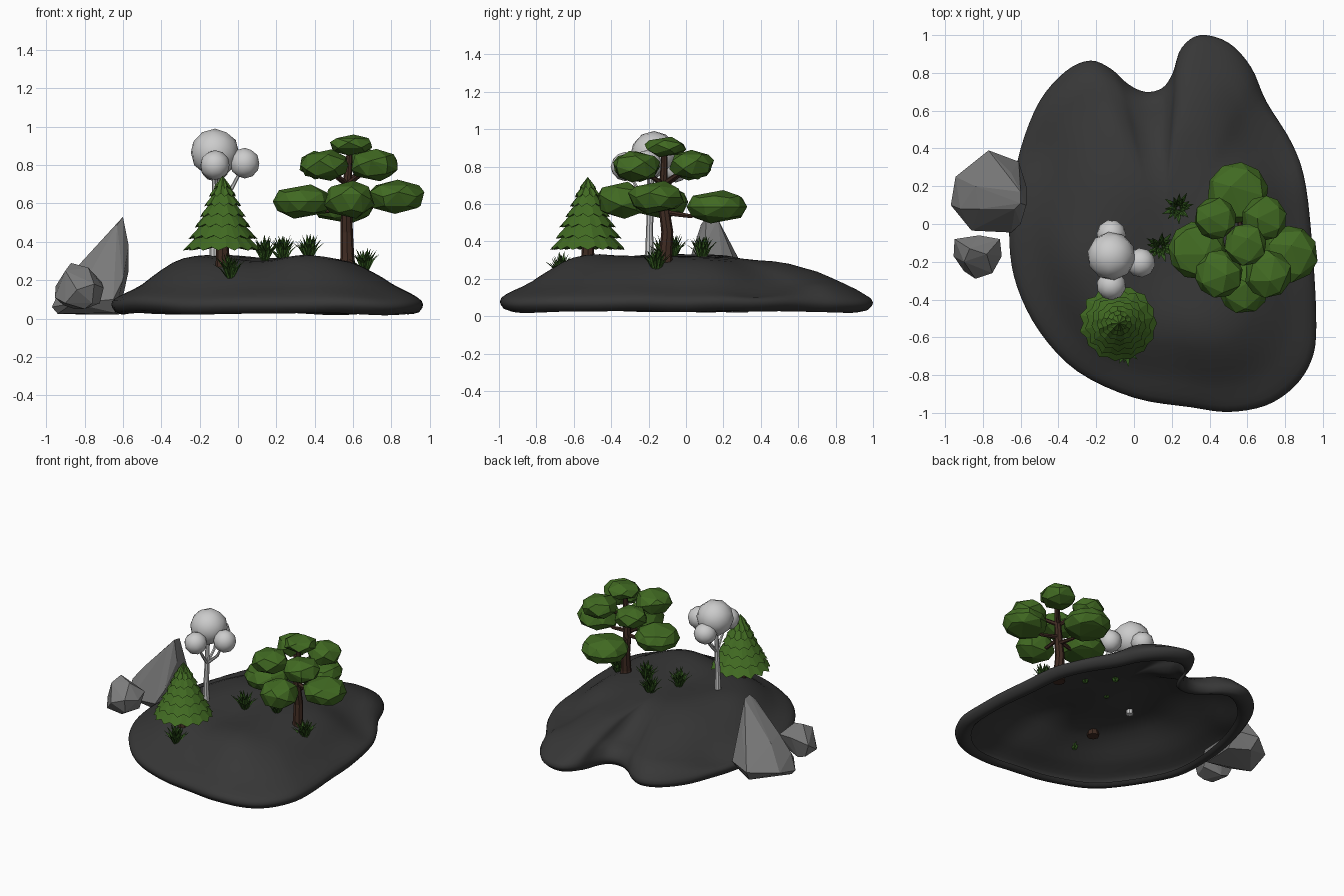
import bpy, bmesh, math, random
from mathutils import Vector, Matrix, noise

if "Cube" in bpy.data.objects:
    bpy.data.objects.remove(bpy.data.objects["Cube"])

random.seed(4)

def material(name, r, g, b):
    m = bpy.data.materials.new(name)
    m.diffuse_color = (r, g, b, 1)
    m.use_nodes = True
    m.node_tree.nodes["Principled BSDF"].inputs["Base Color"].default_value = m.diffuse_color
    return m

SOIL = material("dark soil", 0.038, 0.038, 0.038)
STONE = material("grey stone", 0.20, 0.20, 0.20)
LEAF = material("leaf green", 0.053, 0.145, 0.016)
GRASS = material("grass green", 0.030, 0.095, 0.012)
BARK = material("brown bark", 0.050, 0.024, 0.016)
PALE = material("pale grey", 0.60, 0.60, 0.60)

def finish(bm, name, mat, smooth=False, normals=True):
    if normals:
        bmesh.ops.recalc_face_normals(bm, faces=bm.faces[:])
    for f in bm.faces:
        f.smooth = smooth
    me = bpy.data.meshes.new(name)
    bm.to_mesh(me)
    bm.free()
    me.materials.append(mat)
    ob = bpy.data.objects.new(name, me)
    bpy.context.collection.objects.link(ob)
    return ob

def tube(bm, path, sides=8):
    """Tapered tube through (x, y, z, radius) points."""
    pts = [Vector(p[:3]) for p in path]
    rings = []
    for i, p in enumerate(pts):
        d = pts[min(i + 1, len(pts) - 1)] - pts[max(i - 1, 0)]
        q = Vector((0, 0, 1)).rotation_difference(d.normalized())
        rings.append([bm.verts.new(p + q @ (Vector((math.cos(a), math.sin(a), 0)) * path[i][3]))
                      for a in (2 * math.pi * k / sides for k in range(sides))])
    for a, b in zip(rings, rings[1:]):
        for k in range(sides):
            bm.faces.new((a[k], a[(k + 1) % sides], b[(k + 1) % sides], b[k]))
    bm.faces.new(rings[0][::-1])
    bm.faces.new(rings[-1])

# --- Island: open shell of shrinking outline rings with a curled-under lip
outline = [(.965, -.55), (.95, -.2), (.91, .2), (.84, .42), (.70, .65), (.62, .83), (.50, .96),
           (.35, 1.0), (.25, .93), (.205, .80), (.15, .72), (.06, .70), (-.03, .74), (-.12, .82),
           (-.23, .865), (-.36, .81), (-.50, .65), (-.60, .40), (-.645, .15), (-.66, -.1),
           (-.62, -.33), (-.50, -.57), (-.30, -.78), (0, -.92), (.30, -.97), (.50, -.995),
           (.70, -.96), (.85, -.86), (.94, -.72)]
P = [Vector(p) for p in outline]
curve = []
for i in range(len(P)):
    a, b, c, d = (P[(i + k) % len(P)] for k in (-1, 0, 1, 2))
    for t in (0, .25, .5, .75):
        curve.append(.5 * (2 * b + (c - a) * t + (2 * a - 5 * b + 4 * c - d) * t * t
                           + (3 * b - a - 3 * c + d) * t ** 3))
CEN = Vector((.15, -.15))
rim = [(.89, .045), (.91, .030), (.94, .025), (.975, .035), (.995, .058), (1, .075), (.99, .095),
       (.96, .112), (.92, .128), (.86, .148), (.80, .172), (.74, .205), (.68, .235), (.61, .27),
       (.54, .295), (.46, .312), (.38, .322), (.28, .325), (.18, .325), (.08, .325)]

def relief(x, y, s):
    w = max(0, min(1, (1 - s) * 3))
    n = noise.noise(Vector((x * 3, y * 3, .7))) * .022
    valley = -.025 * math.exp(-((x - .13) / .14) ** 2 - ((y + .3) / .4) ** 2)
    # the back slope is straighter: higher near the shore, lower near the crest
    back = .035 * math.exp(-((y - .75) / .16) ** 2) - .025 * math.exp(-((y - .38) / .16) ** 2)
    back *= max(0, min(1, (1 - s) * 12))
    return w * (n + valley + .008) + back + (1 - w) * noise.noise(Vector((x * 3, y * 3, 5))) * .012

bm = bmesh.new()
rings = []
for k, (s, z) in enumerate(rim):
    ring = []
    for p in curve:
        q = CEN + (p - CEN) * s
        up = relief(q.x, q.y, s if k > 5 else 1)
        ring.append(bm.verts.new((q.x, q.y, z + up)))
    rings.append(ring)
N = len(curve)
for a, b in zip(rings, rings[1:]):
    for k in range(N):
        bm.faces.new((a[k], a[(k + 1) % N], b[(k + 1) % N], b[k]))
tip = bm.verts.new((CEN.x, CEN.y, .325 + relief(CEN.x, CEN.y, 0)))
for k in range(N):
    bm.faces.new((rings[-1][k], rings[-1][(k + 1) % N], tip))
finish(bm, "island", SOIL, True, False)

# --- Rocks: faceted convex hulls
def rock(name, points):
    bm = bmesh.new()
    for p in points:
        bm.verts.new(p)
    res = bmesh.ops.convex_hull(bm, input=bm.verts[:])
    junk = {g for g in res["geom_interior"] + res["geom_unused"] if isinstance(g, bmesh.types.BMVert)}
    bmesh.ops.delete(bm, geom=list(junk), context='VERTS')
    finish(bm, name, STONE)

rock("tall_rock", [(-.60, .11, .53), (-.60, .17, .52), (-.57, .10, .38), (-.57, .20, .25), (-.63, .08, .49),
                   (-.77, .39, .10), (-.61, .33, .12), (-.65, .27, .32), (-.60, .0, .20), (-.65, -.045, .10),
                   (-.86, -.035, .08), (-.97, .10, .06), (-.945, .25, .09), (-.82, .08, .29), (-.84, .20, .26),
                   (-.92, .08, .17), (-.94, .10, .025), (-.75, .33, .02), (-.62, .25, .02), (-.64, .0, .03)])
rock("small_rock", [(-.87, -.13, .29), (-.78, -.16, .265), (-.90, -.20, .25), (-.95, -.08, .17),
                    (-.955, -.17, .11), (-.84, -.29, .15), (-.75, -.26, .18), (-.70, -.17, .16),
                    (-.71, -.08, .19), (-.82, -.06, .20), (-.90, -.25, .08), (-.80, -.22, .05),
                    (-.72, -.13, .08), (-.85, -.10, .05), (-.91, -.10, .07), (-.76, -.24, .08)])

# --- Conifer: stacked cones with zigzag hems
CX, CY = -.08, -.525
bm = bmesh.new()
tube(bm, [(CX, CY, .255, .042), (CX, CY, .30, .036), (CX, CY, .45, .03)])
finish(bm, "conifer_trunk", BARK)
bm = bmesh.new()
tiers = [(.212, .355, .56), (.182, .415, .61), (.152, .475, .65), (.125, .53, .68),
         (.098, .585, .71), (.072, .635, .73), (.046, .675, .745)]
for j, (r, z, top) in enumerate(tiers):
    n = 2 * max(8, 15 - j)
    hem = []
    for k in range(n):
        a = 2 * math.pi * (k + j * .7) / n
        out = k % 2 == 0
        rr = r * (random.uniform(.93, 1.02) if out else .89)
        hem.append(bm.verts.new((CX + rr * math.cos(a), CY + rr * math.sin(a), z + (0 if out else .018))))
    apex = bm.verts.new((CX, CY, top))
    base = bm.verts.new((CX, CY, z + .03))
    for k in range(n):
        bm.faces.new((hem[k], hem[(k + 1) % n], apex))
        bm.faces.new((hem[(k + 1) % n], hem[k], base))
finish(bm, "conifer_needles", LEAF)

# --- Leaf balls shared by both round-leaved trees
def blobs(name, mat, items, sub, smooth):
    bm = bmesh.new()
    for x, y, z, r, h in items:
        M = (Matrix.Translation((x, y, z)) @ Matrix.Diagonal((r, r, h, 1))
             @ Matrix.Rotation(random.uniform(0, 6), 4, 'Z'))
        bmesh.ops.create_icosphere(bm, subdivisions=sub, radius=1, matrix=M)
    finish(bm, name, mat, smooth)

# --- Spreading tree: two tiers of flat leaf pads round a top pad
pads = [(.59, -.11, .905, .11, .055),
        (.69, .03, .81, .118, .08), (.71, -.265, .80, .125, .085),
        (.45, -.265, .80, .125, .083), (.43, .03, .80, .11, .075),
        (.55, .165, .585, .16, .09), (.825, -.16, .635, .148, .09),
        (.335, -.14, .61, .152, .09), (.58, -.345, .62, .13, .10)]
bm = bmesh.new()
tube(bm, [(.57, -.11, .255, .045), (.57, -.11, .32, .036), (.567, -.10, .45, .032),
          (.565, -.115, .56, .029), (.57, -.12, .72, .022), (.585, -.115, .90, .014)])
for x, y, z, r, h in pads[1:]:
    start = (.568, -.115, z - (.10 if z > .7 else .03))
    tube(bm, [(*start, .016), ((start[0] + x) / 2, (start[1] + y) / 2, z - .05, .012), (x, y, z, .008)], 6)
finish(bm, "spreading_tree_trunk", BARK)
blobs("spreading_tree_leaves", LEAF, [(x, y, z, r * 1.02, h) for x, y, z, r, h in pads], 2, False)
# coarsen the pads into broad facets
leaves = bpy.data.objects["spreading_tree_leaves"]
mod = leaves.modifiers.new("broad_facets", 'DECIMATE')
mod.ratio = .55

# --- Pale tree
balls = [(-.12, -.17, .865, .128, .125), (.035, -.205, .81, .078, .08),
         (-.12, -.325, .80, .078, .078), (-.12, -.055, .79, .078, .075)]
bm = bmesh.new()
tube(bm, [(-.125, -.195, .295, .025), (-.125, -.195, .45, .019), (-.12, -.19, .62, .017), (-.12, -.18, .85, .012)])
for x, y, z, r, h in balls[1:]:
    tube(bm, [(-.12, -.19, .60, .011), ((x - .12) / 2 + .01, (y - .19) / 2, .68, .010), (x, y, z, .007)], 6)
finish(bm, "pale_tree_trunk", PALE)
blobs("pale_tree_crown", PALE, balls, 2, True)

# --- Grass tufts: folded, outward-curving pointed blades
def tuft(name, cx, cy, cz, count=26):
    bm = bmesh.new()
    for i in range(count):
        a = 2.4 * i + random.uniform(-.2, .2)
        reach = .025 + .07 * ((i + 1) / count)
        height = random.uniform(.125, .165) - reach * .6
        d = Vector((math.cos(a), math.sin(a), 0))
        side = Vector((-d.y, d.x, 0)) * .011
        o = Vector((cx, cy, cz))
        low = o + d * .012
        mid = o + d * reach * .55 + Vector((0, 0, height * .65))
        end = bm.verts.new(o + d * reach + Vector((0, 0, height)))
        l = [bm.verts.new(low + side * .7 * k - d * .006 * (k == 0)) for k in (-1, 0, 1)]
        m = [bm.verts.new(mid + side * k - d * .006 * (k == 0)) for k in (-1, 0, 1)]
        for k in (0, 1):
            bm.faces.new((l[k], l[k + 1], m[k + 1], m[k]))
            bm.faces.new((m[k], m[k + 1], end))
    finish(bm, name, GRASS, False, False)

for i, (x, y, z) in enumerate([(.14, -.12, .295), (.235, .085, .295), (.37, -.07, .305),
                               (.66, -.16, .235), (-.04, -.67, .205)]):
    tuft("grass_tuft_%d" % (i + 1), x, y, z)
